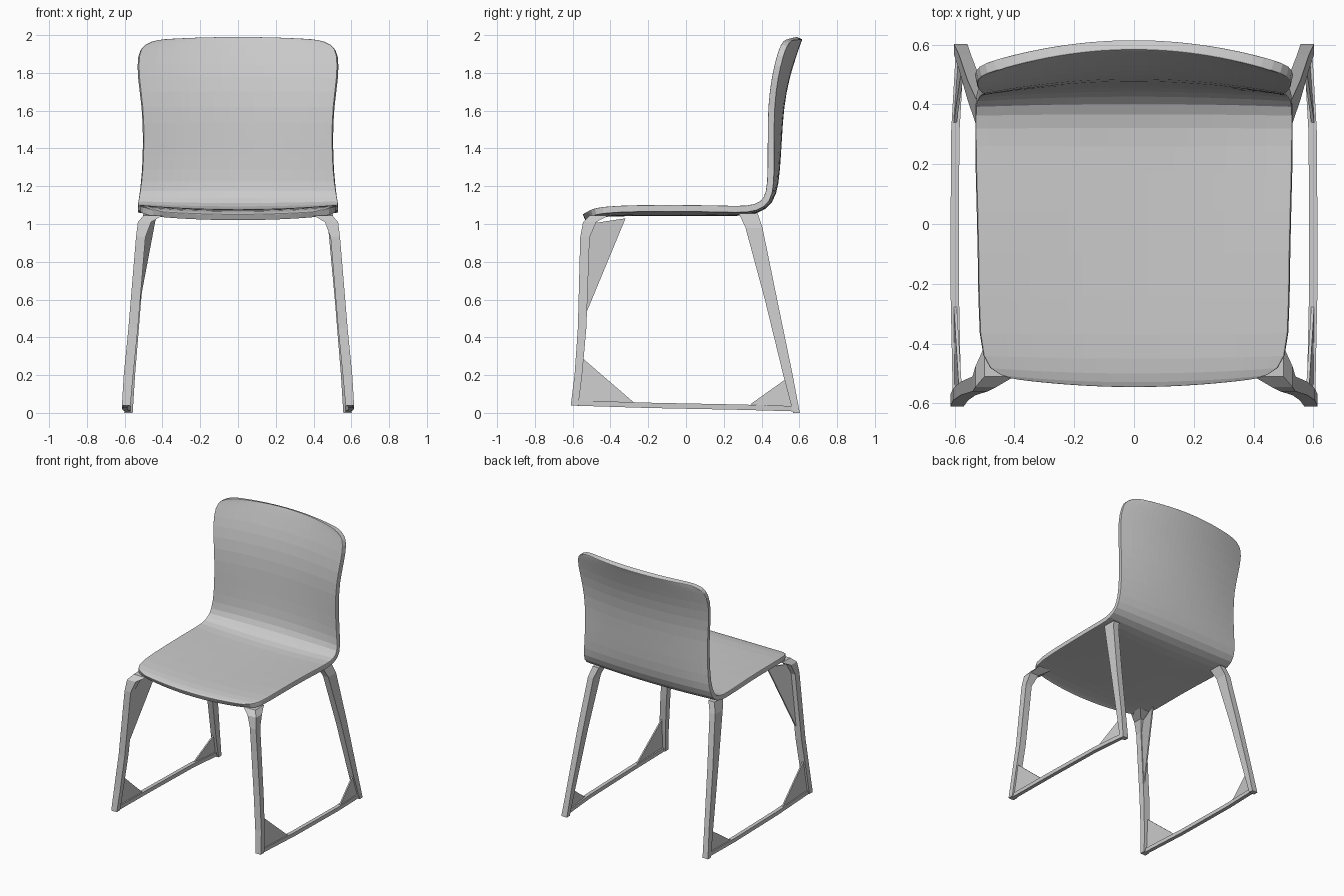
import bpy, bmesh
from mathutils import Vector

cube = bpy.data.objects.get("Cube")
if cube:
    bpy.data.objects.remove(cube, do_unlink=True)

grey = bpy.data.materials.new("light grey")
grey.use_nodes = True
colour = (0.6, 0.6, 0.6, 1)
grey.diffuse_color = colour
grey.node_tree.nodes["Principled BSDF"].inputs["Base Color"].default_value = colour


def make_object(name, bm):
    bmesh.ops.recalc_face_normals(bm, faces=bm.faces)
    mesh = bpy.data.meshes.new(name)
    bm.to_mesh(mesh)
    bm.free()
    mesh.materials.append(grey)
    obj = bpy.data.objects.new(name, mesh)
    bpy.context.collection.objects.link(obj)
    return obj


def skin(bm, rings, closed):
    """Join consecutive rows of points with quads."""
    rows = [[bm.verts.new(p) for p in ring] for ring in rings]
    n = len(rows[0])
    for a, b in zip(rows, rows[1:]):
        for i in range(n if closed else n - 1):
            j = (i + 1) % n
            bm.faces.new((a[i], a[j], b[j], b[i]))
    if closed:
        bm.faces.new(rows[0])
        bm.faces.new(rows[-1][::-1])


# Seat and backrest: one curved shell
# each row: centre y, centre z, half width, side shift in y, side shift in z
shell_rows = [
    (-0.54, 1.035, 0.41, 0.03, 0.015),
    (-0.51, 1.05, 0.49, 0.02, 0.015),
    (-0.40, 1.06, 0.52, 0, 0.02),
    (-0.1, 1.06, 0.52, 0, 0.025),
    (0.2, 1.06, 0.53, 0, 0.02),
    (0.33, 1.06, 0.53, 0, 0.015),
    (0.42, 1.09, 0.53, -0.01, 0.01),
    (0.465, 1.16, 0.52, -0.02, 0),
    (0.48, 1.28, 0.505, -0.03, 0),
    (0.49, 1.45, 0.5, -0.04, 0),
    (0.50, 1.62, 0.505, -0.05, 0),
    (0.53, 1.78, 0.53, -0.06, 0),
    (0.57, 1.9, 0.53, -0.07, 0),
    (0.59, 1.96, 0.50, -0.07, -0.01),
    (0.60, 1.985, 0.43, -0.06, -0.01),
]
bm = bmesh.new()
columns = [i / 6 for i in range(-6, 7)]
skin(bm, [[(s * w, y + dy * s * s, z + dz * s * s) for s in columns]
          for y, z, w, dy, dz in shell_rows], False)
shell = make_object("seat_and_backrest", bm)
smooth = shell.modifiers.new("round outline", 'SUBSURF')
smooth.levels = smooth.render_levels = 1
thick = shell.modifiers.new("thickness", 'SOLIDIFY')
thick.thickness = 0.036
thick.offset = 0
edge = shell.modifiers.new("soft rim", 'BEVEL')
edge.width = 0.01
edge.segments = 2
edge.limit_method = 'ANGLE'
edge.angle_limit = 1.0


def bar(name, side, path):
    """Tapered four-sided leg through x, y, z, width, depth stations."""
    bm = bmesh.new()
    skin(bm, [[(side * (x + a * w / 2), y + b * d / 2, z)
               for a, b in ((-1, -1), (1, -1), (1, 1), (-1, 1))]
              for x, y, z, w, d in path], True)
    make_object(name, bm)


def gusset(name, side, corners):
    """Thin triangular plate in a corner of the leg frame."""
    bm = bmesh.new()
    skin(bm, [[Vector((side * (x + t), y, z)) for x, y, z in corners]
              for t in (-0.005, 0.005)], True)
    make_object(name, bm)


# Sled legs on both sides
for side, label in ((1, "left"), (-1, "right")):
    bar(label + "_front_leg", side, [
        (0.45, -0.46, 1.045, 0.10, 0.10),
        (0.495, -0.51, 1.01, 0.07, 0.07),
        (0.515, -0.535, 0.93, 0.05, 0.05),
        (0.555, -0.55, 0.45, 0.05, 0.045),
        (0.58, -0.57, 0.2, 0.05, 0.04),
        (0.592, -0.59, 0.04, 0.045, 0.04)])
    bar(label + "_rear_leg", side, [
        (0.475, 0.33, 1.055, 0.05, 0.10),
        (0.50, 0.36, 0.98, 0.045, 0.09),
        (0.535, 0.45, 0.6, 0.045, 0.065),
        (0.565, 0.54, 0.2, 0.04, 0.05),
        (0.58, 0.585, 0.0, 0.045, 0.035)])

    # Floor runner between the two feet
    bm = bmesh.new()
    skin(bm, [[(side * (x + a * 0.014), y, z + b * 0.014)
               for a, b in ((-1, -1), (1, -1), (1, 1), (-1, 1))]
              for x, y, z in ((0.592, -0.58, 0.052), (0.6, -0.2, 0.04),
                              (0.598, 0.3, 0.03), (0.582, 0.58, 0.022))], True)
    make_object(label + "_runner", bm)

    # Corner plates
    gusset(label + "_front_gusset", side,
           [(0.58, -0.56, 0.3), (0.595, -0.57, 0.05), (0.598, -0.27, 0.05)])
    gusset(label + "_rear_gusset", side,
           [(0.57, 0.53, 0.18), (0.582, 0.57, 0.03), (0.598, 0.34, 0.045)])

# Upper plate behind the right front leg
gusset("right_upper_gusset", -1,
       [(0.44, -0.32, 1.03), (0.50, -0.52, 1.0), (0.54, -0.54, 0.5)])
